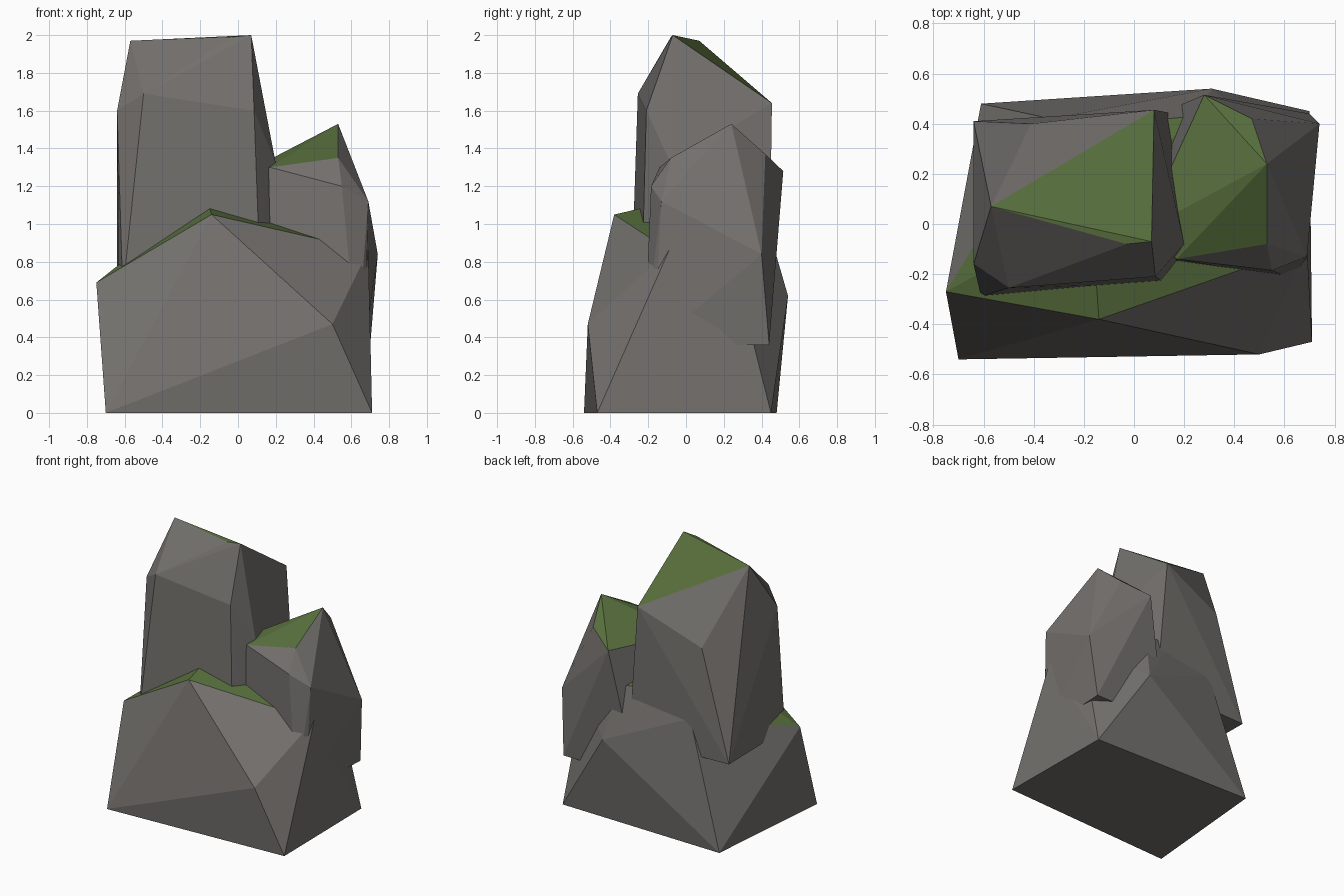
import bpy, bmesh
from math import radians

if "Cube" in bpy.data.objects:
    bpy.data.objects.remove(bpy.data.objects["Cube"])


def material(name, rgb):
    m = bpy.data.materials.new(name)
    m.diffuse_color = (*rgb, 1)
    m.use_nodes = True
    m.node_tree.nodes["Principled BSDF"].inputs["Base Color"].default_value = m.diffuse_color
    return m


STONE = material("stone grey", (0.175, 0.165, 0.155))
MOSS = material("moss green", (0.095, 0.155, 0.045))


def rock(name, corners, moss_limit):
    """Faceted boulder: convex hull of its corners, moss on faces that look up."""
    bm = bmesh.new()
    for c in corners:
        bm.verts.new(c)
    res = bmesh.ops.convex_hull(bm, input=bm.verts[:])
    loose = {g for g in res["geom_interior"] + res["geom_unused"]
             if isinstance(g, bmesh.types.BMVert)}
    bmesh.ops.delete(bm, geom=list(loose), context='VERTS')
    bmesh.ops.dissolve_limit(bm, angle_limit=radians(1.5), verts=bm.verts[:], edges=bm.edges[:])
    bmesh.ops.recalc_face_normals(bm, faces=bm.faces[:])
    for f in bm.faces:
        f.normal_update()
        f.material_index = 1 if f.normal.z > moss_limit else 0
    me = bpy.data.meshes.new(name)
    bm.to_mesh(me)
    bm.free()
    me.materials.append(STONE)
    me.materials.append(MOSS)
    ob = bpy.data.objects.new(name, me)
    bpy.context.collection.objects.link(ob)
    return ob


def ring(z, *xy):
    return [(x, y, z) for x, y in xy]


# Wide base boulder
rock("base_rock",
     ring(0, (-0.70, -0.54), (0.71, -0.47), (0.70, 0.45), (-0.61, 0.48)) + [
         (-0.75, -0.27, 0.69), (-0.14, -0.38, 1.05), (0.50, -0.52, 0.47),
         (0.69, -0.09, 0.86), (0.66, 0.24, 0.83), (0.31, 0.54, 0.62),
         (0.25, 0.43, 1.0), (0.02, 0.41, 1.04), (-0.33, 0.42, 0.90),
         (-0.17, 0.05, 1.15)], 0.68)

# Tall pillar at the left
rock("tall_rock",
     ring(0.64, (-0.64, 0.41), (-0.63, -0.20), (-0.61, -0.29), (0.12, -0.235),
          (0.18, -0.16), (0.16, 0.44)) + [
         (-0.57, 0.07, 1.97), (-0.03, -0.08, 1.99), (0.07, -0.07, 2.0),
         (0.08, 0.455, 1.64), (-0.41, 0.40, 1.44), (-0.64, -0.16, 1.60),
         (-0.50, -0.255, 1.69), (0.085, -0.21, 1.60), (0.20, -0.08, 1.32)], 0.78)

# Smaller rock at the right
rock("small_rock",
     ring(0.36, (0.70, 0.44), (0.67, -0.17), (0.63, -0.22), (0.17, -0.16), (0.10, 0.44)) + [
         (0.53, 0.24, 1.53), (0.28, 0.515, 1.28), (0.47, 0.42, 1.37),
         (0.03, -0.03, 1.27), (0.17, -0.14, 1.30), (0.53, -0.08, 1.35),
         (0.55, -0.185, 1.20), (0.69, -0.13, 1.12), (0.74, 0.40, 0.84)], 0.68)
